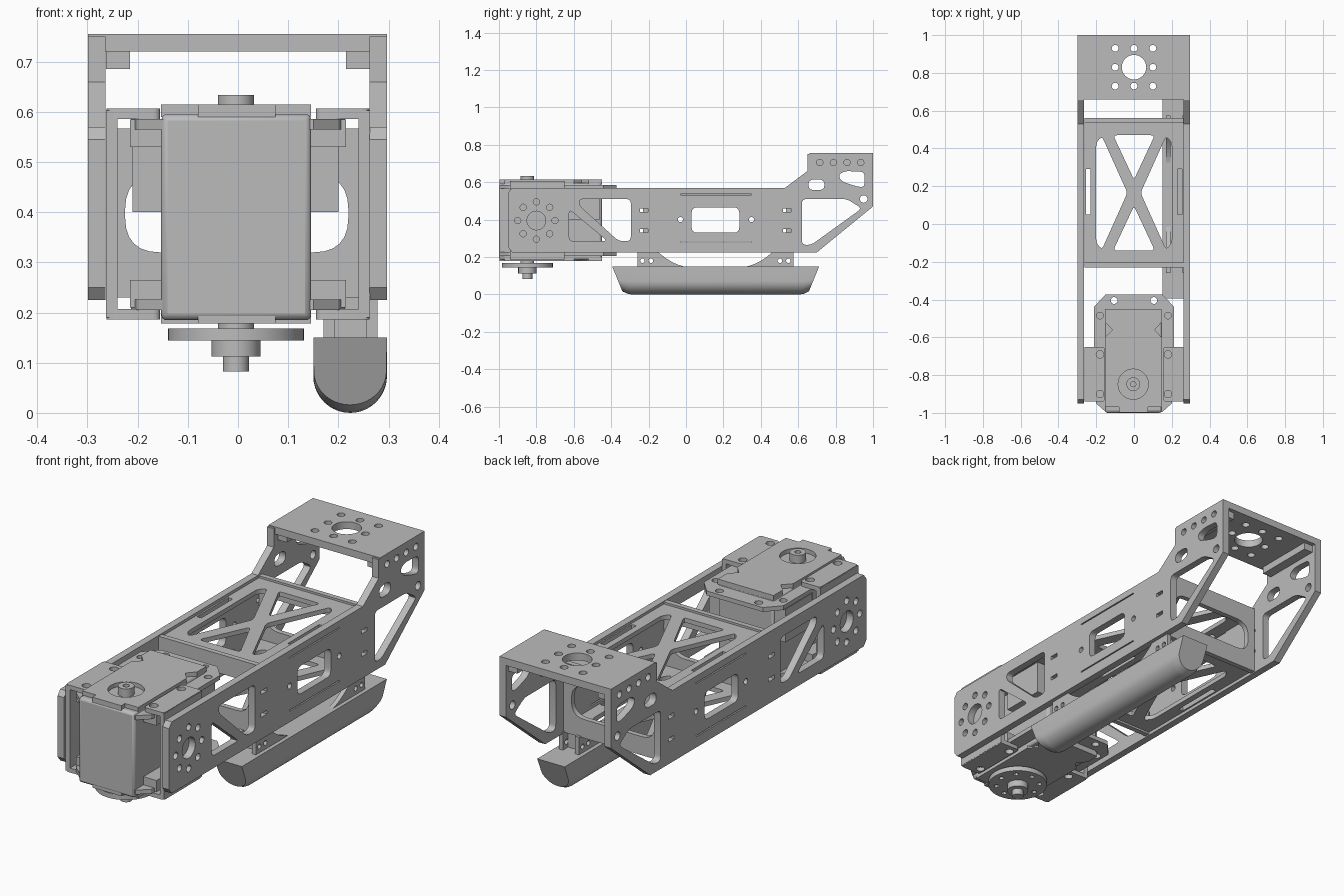
import bpy, bmesh
from math import pi, cos, sin
from mathutils import Matrix, Vector

if "Cube" in bpy.data.objects:
    bpy.data.objects.remove(bpy.data.objects["Cube"])

grey = bpy.data.materials.new("Matte grey")
grey.use_nodes = True
grey.diffuse_color = (0.5, 0.5, 0.5, 1)
grey.node_tree.nodes["Principled BSDF"].inputs["Base Color"].default_value = (0.5, 0.5, 0.5, 1)

# Drawing planes: local x, local y, extrusion axis
PLANES = {
    "XY": Matrix.Identity(3),
    "YZ": Matrix(((0, 0, 1), (1, 0, 0), (0, 1, 0))),
    "XZ": Matrix(((1, 0, 0), (0, 0, -1), (0, 1, 0))),
}


def finish(name, mesh):
    ob = bpy.data.objects.new(name, mesh)
    bpy.context.collection.objects.link(ob)
    mesh.materials.clear()
    mesh.materials.append(grey)
    bpy.ops.object.select_all(action="DESELECT")
    ob.select_set(True)
    bpy.context.view_layer.objects.active = ob
    bpy.ops.object.shade_smooth_by_angle()
    return ob


def rect(x0, x1, y0, y1):
    return [(x0, y0), (x1, y0), (x1, y1), (x0, y1)]


def circle(x, y, r, n=20):
    return [(x + r * cos(2 * pi * i / n), y + r * sin(2 * pi * i / n)) for i in range(n)]


def ring(x, y, radius, r, n=8):
    return [circle(px, py, r, 12) for px, py in circle(x, y, radius, n)]


def rounded(pts, r, steps=4):
    """Round every corner of a polygon."""
    out = []
    for i, p in enumerate(pts):
        p, a, b = Vector(p), Vector(pts[i - 1]), Vector(pts[(i + 1) % len(pts)])
        s = p + (a - p).normalized() * min(r, (a - p).length * 0.45)
        e = p + (b - p).normalized() * min(r, (b - p).length * 0.45)
        for k in range(steps + 1):
            t = k / steps
            out.append(tuple(s * (1 - t) ** 2 + p * 2 * t * (1 - t) + e * t * t))
    return out


def flip(pts):
    return [(-x, y) for x, y in pts]


def plate(name, loops, lo, hi, plane="XY"):
    """Extrude an outline with holes from lo to hi along the plane normal."""
    cu = bpy.data.curves.new(name, "CURVE")
    cu.dimensions, cu.fill_mode = "2D", "BOTH"
    cu.extrude = (hi - lo) / 2
    for pts in loops:
        sp = cu.splines.new("POLY")
        sp.points.add(len(pts) - 1)
        for q, (x, y) in zip(sp.points, pts):
            q.co = (x, y, 0, 1)
        sp.use_cyclic_u = True
    tmp = bpy.data.objects.new("outline", cu)
    bpy.context.collection.objects.link(tmp)
    dg = bpy.context.evaluated_depsgraph_get()
    mesh = bpy.data.meshes.new_from_object(tmp.evaluated_get(dg))
    bpy.data.objects.remove(tmp)
    mesh.name = name
    mesh.transform(Matrix.Translation((0, 0, (lo + hi) / 2)))
    mesh.transform(PLANES[plane].to_4x4())
    bm = bmesh.new()
    bm.from_mesh(mesh)
    bmesh.ops.remove_doubles(bm, verts=bm.verts, dist=1e-5)
    bmesh.ops.recalc_face_normals(bm, faces=bm.faces)
    bm.to_mesh(mesh)
    bm.free()
    return finish(name, mesh)


def box(name, x0, x1, y0, y1, z0, z1, bevel=0):
    ob = plate(name, [rect(x0, x1, y0, y1)], z0, z1)
    if bevel:
        mod = ob.modifiers.new("Bevel", "BEVEL")
        mod.width, mod.segments = bevel, 2
    return ob


# Long side plates with lightening holes
side = [
    [(-0.95, 0.25), (-0.93, 0.225), (0.7, 0.225), (1, 0.47), (1, 0.75), (0.65, 0.75),
     (0.65, 0.66), (0.53, 0.57), (-0.93, 0.57), (-0.95, 0.545)],
    circle(-0.8, 0.395, 0.05, 28),
    rounded([(-0.57, 0.51), (-0.295, 0.51), (-0.295, 0.285), (-0.36, 0.285), (-0.57, 0.475)], 0.025),
    rounded([(-0.625, 0.455), (-0.625, 0.285), (-0.42, 0.285)], 0.025),
    rounded(rect(0.03, 0.285, 0.33, 0.465), 0.03),
    rounded([(0.62, 0.51), (0.86, 0.51), (0.94, 0.46), (0.67, 0.265), (0.62, 0.265)], 0.025),
    rounded([(0.815, 0.64), (0.85, 0.66), (0.955, 0.655), (0.955, 0.575), (0.92, 0.575), (0.83, 0.605)], 0.025),
    rounded(rect(0.655, 0.74, 0.557, 0.615), 0.035),
    circle(0.95, 0.51, 0.02),
] + ring(-0.8, 0.395, 0.1, 0.017)
side += [circle(0.715 + 0.073 * i, 0.705, 0.017) for i in range(4)]
side += [circle(y, 0.4, 0.014) for y in (-0.03, 0.35)]
side += [rect(-0.03, 0.35, z - 0.003, z + 0.003) for z in (0.28, 0.535)]
side += [rect(y - 0.022, y + 0.022, z - 0.009, z + 0.009) for y in (-0.225, 0.54) for z in (0.34, 0.45)]
plate("left_side_plate", side, 0.262, 0.297, "YZ")
plate("right_side_plate", side, -0.299, -0.264, "YZ")

# Raised rear mounting plate and its fixing rails
rear = [rect(-0.299, 0.297, 0.66, 1), circle(0, 0.83, 0.065, 32)]
rear += [circle(x, 0.83 + dy, 0.018) for x in (-0.1, 0, 0.1) for dy in (-0.1, 0, 0.1) if x or dy]
plate("rear_top_plate", rear, 0.72, 0.755)
for name, s in (("left", 1), ("right", -1)):
    xs = sorted((s * 0.215, s * 0.263))
    box(name + "_rear_rail", *xs, 0.68, 0.98, 0.685, 0.72)

# Central cage: cross-braced decks and windowed bulkheads
wedge = rounded([(0.2, 0.43), (0.17, 0.465), (0.035, 0.165), (0.17, -0.135), (0.2, -0.1)], 0.02)
deck = [
    rect(-0.263, 0.263, -0.21, 0.54), wedge, flip(wedge),
    rounded([(-0.11, 0.47), (0.11, 0.47), (0, 0.235)], 0.02),
    rounded([(-0.11, -0.14), (0.11, -0.14), (0, 0.095)], 0.02),
] + [rect(x - 0.012, x + 0.012, 0.05, 0.29) for x in (-0.243, 0.243)]
plate("upper_deck", deck, 0.535, 0.557)
plate("lower_deck", deck, 0.24, 0.262)
bulkhead = [rect(-0.263, 0.263, 0.23, 0.567), rounded(rect(-0.225, 0.22, 0.32, 0.475), 0.07, 6)]
plate("front_bulkhead", bulkhead, 0.205, 0.23, "XZ")
plate("rear_bulkhead", bulkhead, -0.56, -0.535, "XZ")

# Motor casing
box("motor_body", -0.153, 0.146, -1, -0.45, 0.185, 0.595, 0.012)
box("motor_rear_block", -0.21, 0.2, -0.68, -0.46, 0.4, 0.56)
cap = [(-0.08, -0.998), (0.075, -0.998), (0.075, -0.97), (0.146, -0.97), (0.146, -0.6), (0.11, -0.56),
       (0.146, -0.52), (0.146, -0.45), (-0.153, -0.45), (-0.153, -0.52), (-0.115, -0.56),
       (-0.153, -0.6), (-0.153, -0.97), (-0.08, -0.97)]
plate("motor_top_cap", [cap, circle(-0.004, -0.848, 0.08, 32)], 0.59, 0.615)
plate("motor_bottom_cap", [cap], 0.178, 0.2)
half = [(0.15, -0.995), (0.2, -0.95), (0.213, -0.9), (0.213, -0.44), (0.15, -0.372)]
flange = [half + flip(half)[::-1]]
flange += [circle(s * x, y, 0.018) for s in (-1, 1)
           for x, y in ((0.18, -0.9), (0.18, -0.69), (0.18, -0.485), (0.105, -0.405))]
plate("motor_upper_flange", flange, 0.565, 0.586)
plate("motor_lower_flange", flange, 0.205, 0.226)


# Motor shaft, top pin and output horn
def disc(name, r, z0, z1, holes=()):
    plate(name, [circle(-0.004, -0.848, r, 40)] + list(holes), z0, z1)


disc("top_pin", 0.036, 0.59, 0.634, [circle(-0.004, -0.848, 0.014)])
disc("horn_neck", 0.036, 0.165, 0.182)
disc("output_horn", 0.136, 0.144, 0.168, ring(-0.004, -0.848, 0.1, 0.012))
disc("horn_hub", 0.049, 0.112, 0.146)
disc("horn_screw", 0.026, 0.082, 0.114)

# Channel brackets holding the motor between the side plates
for name, s in (("left", 1), ("right", -1)):
    for level, z in (("upper", 0.586), ("lower", 0.186)):
        xs = sorted((s * 0.155, s * 0.262))
        plate(f"{name}_{level}_bracket_flange",
              [rounded(rect(*xs, -0.94, -0.65), 0.015)]
              + [circle(s * 0.18, y, 0.02) for y in (-0.9, -0.69)], z, z + 0.021)
    xs = sorted((s * 0.24, s * 0.263))
    box(name + "_bracket_web", *xs, -0.94, -0.65, 0.19, 0.603)
    xs = sorted((s * 0.14, s * 0.215))
    for level, z in (("upper", 0.53), ("lower", 0.21)):
        box(f"{name}_{level}_motor_ear", *xs, -0.93, -0.66, z, z + 0.055)

# Rounded skid under the left side, lofted along y with slanted ends
bm = bmesh.new()
R, CX, TOP = 0.0735, 0.2235, 0.15
prof = [(-R, TOP)] + [(-R * cos(pi * i / 20), R - R * sin(pi * i / 20)) for i in range(21)] + [(R, TOP)]
sections = []
for end, slant, lift in ((-0.395, 0.055, 0.016), (-0.365, 0.055, 0.003), (-0.33, 0.04, 0),
                         (0.65, -0.04, 0), (0.685, -0.055, 0.003), (0.712, -0.055, 0.016)):
    sec = []
    for x, z in prof:
        k = 1 - z / TOP
        sec.append(bm.verts.new((CX + x * (1 - 2 * lift * k), end + slant * k, z + lift * k)))
    sections.append(sec)
for a, b in zip(sections, sections[1:]):
    for i in range(len(prof)):
        j = (i + 1) % len(prof)
        bm.faces.new((a[i], a[j], b[j], b[i]))
bm.faces.new(sections[0])
bm.faces.new(sections[-1])
bmesh.ops.recalc_face_normals(bm, faces=bm.faces)
mesh = bpy.data.meshes.new("skid")
bm.to_mesh(mesh)
bm.free()
finish("skid", mesh)

# Curved gussets and end blocks joining the skid to the cage
MID = 0.157
for name, s in (("front", -1), ("rear", 1)):
    arc = [(MID + s * (0.315 - 0.19 * t), 0.235 - 0.09 * (1 - (1 - t) ** 2)) for t in (i / 8 for i in range(9))]
    gusset = [(MID + s * 0.417, 0.145), (MID + s * 0.417, 0.235)] + arc
    holes = [circle(MID + s * d, 0.18, 0.012) for d in (0.345, 0.39)]
    plate(name + "_inner_gusset", [gusset] + holes, 0.17, 0.192, "YZ")
    plate(name + "_outer_gusset", [gusset] + holes, 0.256, 0.278, "YZ")
    ys = sorted((MID + s * 0.36, MID + s * 0.378))
    box(name + "_skid_block", 0.19, 0.258, *ys, 0.145, 0.24)
